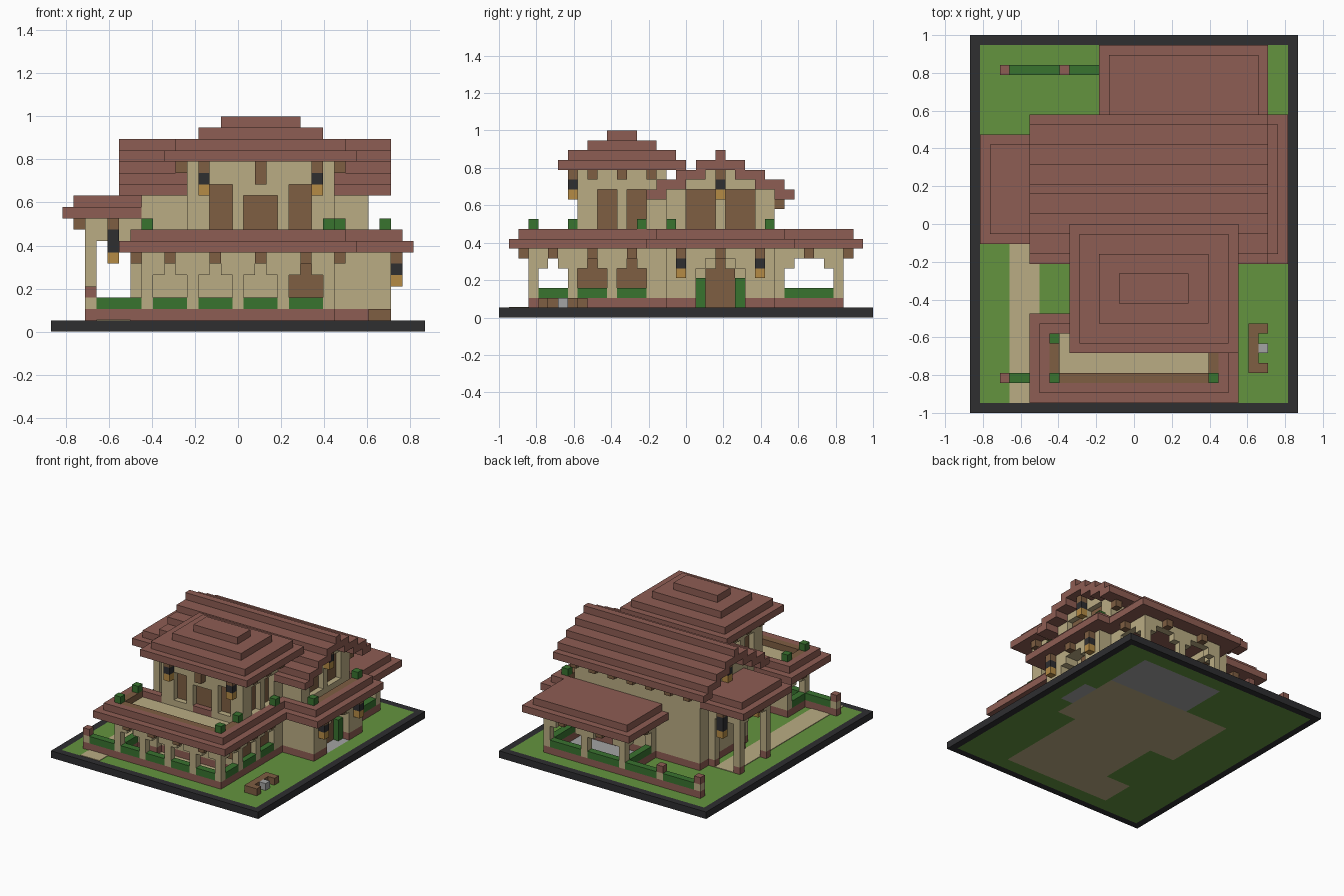
import bpy
import bmesh
from mathutils import Vector

start_cube = bpy.data.objects.get("Cube")
if start_cube:
    bpy.data.objects.remove(start_cube, do_unlink=True)

UNIT = 1 / 19                       # edge of one building block
CENTRE = Vector((16.5, 19, 0))


def material(name, hex_code):
    channels = [int(hex_code[i:i + 2], 16) / 255 for i in (0, 2, 4)]
    linear = [((c + 0.055) / 1.055) ** 2.4 for c in channels]
    mat = bpy.data.materials.new(name)
    mat.use_nodes = True
    mat.diffuse_color = (*linear, 1)
    mat.node_tree.nodes["Principled BSDF"].inputs["Base Color"].default_value = (*linear, 1)
    return mat


ROOF = material("terracotta", "8D5D53")
WALL = material("sand plaster", "BAAC83")
WOOD = material("brown wood", "7E5E42")
GRASS = material("grass green", "64943F")
HEDGE = material("hedge green", "39732F")
EDGE = material("charcoal", "2E2E30")
GLOW = material("amber", "B58B45")
STONE = material("grey stone", "A3A3A3")


def finish(name, mat, bm):
    mesh = bpy.data.meshes.new(name)
    bm.to_mesh(mesh)
    bm.free()
    mesh.materials.append(mat)
    obj = bpy.data.objects.new(name, mesh)
    bpy.context.collection.objects.link(obj)


def cells(boxes):
    return {(x, y, z) for x0, x1, y0, y1, z0, z1 in boxes
            for x in range(x0, x1) for y in range(y0, y1) for z in range(z0, z1)}


def solid(name, mat, boxes, holes=()):
    """Join block boxes, cut the holes, and keep only the outer skin."""
    filled = cells(boxes) - cells(holes)
    bm = bmesh.new()
    verts = {}

    def corner(p):
        if p not in verts:
            verts[p] = bm.verts.new((Vector(p) - CENTRE) * UNIT)
        return verts[p]

    for cell in filled:
        for axis in range(3):
            for side in (0, 1):
                near = list(cell)
                near[axis] += 2 * side - 1
                if tuple(near) in filled:
                    continue
                ring = []
                for u, v in ((0, 0), (1, 0), (1, 1), (0, 1)):
                    p = list(cell)
                    p[axis] += side
                    p[(axis + 1) % 3] += u
                    p[(axis + 2) % 3] += v
                    ring.append(corner(tuple(p)))
                bm.faces.new(ring if side else ring[::-1])
    bmesh.ops.dissolve_limit(bm, angle_limit=0.01, verts=bm.verts, edges=bm.edges)
    finish(name, mat, bm)


def panel(name, mat, x0, x1, y0, y1, z0, z1):
    """Thin plate with free (not block-aligned) edges."""
    bm = bmesh.new()
    bmesh.ops.create_cube(bm, size=1)
    low, high = Vector((x0, y0, z0)), Vector((x1, y1, z1))
    for v in bm.verts:
        v.co = ((low + high) / 2 + v.co * (high - low) - CENTRE) * UNIT
    finish(name, mat, bm)


def opening(axis, a, width, plane, z0, top, depth=1):
    """Boxes of a stepped arch in a wall running along the axis."""
    out = []
    for s, e, t in ((a, a + width, top - 1), (a + 1, a + width - 1, top)):
        run, thick = (s, e), (plane, plane + depth)
        out.append((*run, *thick, z0, t) if axis == "x" else (*thick, *run, z0, t))
    return out


def block(x, y, z, height=1):
    return (x, x + 1, y, y + 1, z, z + height)


def lantern(name, x, y, top, drop=1):
    solid(name + "_bracket", WOOD, [block(x, y, top - 1)])
    solid(name + "_case", EDGE, [block(x, y, top - 1 - drop, drop)])
    solid(name + "_glow", GLOW, [block(x, y, top - 2 - drop)])


# Ground
indoors = [(8, 25, 3, 8, 0, 1), (12, 25, 8, 17, 0, 1), (8, 28, 17, 28, 0, 1)]
paving = [(15, 28, 28, 35, 0, 1), (28, 30, 20, 25, 0, 1)]
lawn = (1, 32, 1, 37, 0, 1)
solid("base_border", EDGE, [(0, 33, 0, 38, 0, 1)], [lawn])
solid("lawn", GRASS, [lawn], indoors + paving)
solid("indoor_floor", WALL, indoors)
solid("porch_paving", STONE, paving)
panel("garden_path", WALL, 4, 7, 1, 26, 1, 1.08)

# Foundation
entrance = (28, 30, 20, 25, 1, 2)
solid("foundation", ROOF,
      [(8, 25, 3, 8, 1, 2), (12, 25, 8, 17, 1, 2), (8, 30, 17, 28, 1, 2), (15, 28, 28, 35, 1, 2)],
      [(9, 24, 4, 7, 1, 2), (12, 24, 7, 8, 1, 2), (16, 27, 28, 34, 1, 2), entrance])

# House walls with recessed openings
side_arches = [b for y in (8, 12) for b in opening("y", y, 3, 24, 2, 6)]
tower_front = [(14, 16, 8, 9, 9, 13), (17, 20, 8, 9, 8, 12), (21, 23, 8, 9, 9, 13)]
tower_sides = [(x, x + 1, y, y + 2, 9, 13) for x in (12, 24) for y in (10, 13)]
gable_windows = [(27, 28, y, y + 3, 9, 13) for y in (19, 23)]
solid("house_walls", WALL,
      [(12, 25, 8, 17, 2, 15), (8, 28, 17, 28, 2, 13), (8, 28, 18, 27, 13, 14),
       (8, 28, 20, 25, 14, 15), (25, 30, 17, 28, 2, 7)],
      side_arches + tower_front + tower_sides + gable_windows
      + opening("y", 20, 5, 28, 1, 6, depth=2))

# Shutters and doors set into the openings
for x0, x1, y0, y1, z0, z1 in tower_front:
    panel("tower_shutter", WOOD, x0, x1, 8.8, 9, z0, z1)
for x0, x1, y0, y1, z0, z1 in tower_sides:
    inner = 12.8 if x0 == 12 else 24
    panel("tower_side_shutter", WOOD, inner, inner + 0.2, y0, y1, z0, z1)
for x0, x1, y0, y1, z0, z1 in gable_windows:
    panel("gable_shutter", WOOD, x0, x0 + 0.2, y0, y1, z0, z1)
for x0, x1, y0, y1, z0, z1 in side_arches:
    panel("arch_shutter", WOOD, x0, x0 + 0.2, y0, y1, z0, z1)
for inset, top in ((0, 5), (1, 6)):
    panel("arcade_window", WOOD, 21 + inset, 24 - inset, 7.85, 8, 3, top)
    panel("front_door", WOOD, 28, 28.2, 21 + inset, 24 - inset, 1, top)
solid("door_shrubs", HEDGE, [(28, 29, y, y + 1, 1, 4) for y in (20, 24)])

# Front arcade
front_bays = (9, 13, 17, 21)
arcade_cuts = [b for x in front_bays for b in opening("x", x, 3, 3, 2, 6)]
arcade_cuts += [b for x in (8, 24) for b in opening("y", 4, 3, x, 2, 6)]
solid("arcade_walls", WALL,
      [(8, 25, 3, 4, 2, 7), (8, 9, 3, 8, 2, 7), (24, 25, 3, 8, 2, 7), (8, 12, 7, 8, 2, 7)],
      arcade_cuts)
solid("arcade_hedges", HEDGE,
      [(x, x + 3, 3, 4, 2, 3) for x in front_bays]
      + [(x, x + 1, 4, 7, 2, 3) for x in (8, 24)]
      + [(24, 25, y, y + 3, 2, 3) for y in (8, 12)])

# Back portico
back_bays = (16, 22)
portico_cuts = [b for x in back_bays for b in opening("x", x, 5, 34, 2, 6)]
portico_cuts += [b for x in (15, 27) for b in opening("y", 29, 5, x, 2, 6)]
solid("portico_walls", WALL, [(15, 28, 28, 35, 2, 7)], portico_cuts + [(16, 27, 28, 34, 2, 7)])
solid("portico_hedges", HEDGE,
      [(x, x + 5, 34, 35, 2, 3) for x in back_bays]
      + [(x, x + 1, 29, 34, 2, 3) for x in (15, 27)])

# Side porch
porch_cuts = [b for y in (19, 25) for b in opening("x", 4, 3, y, 1, 9)]
porch_cuts += opening("y", 20, 5, 3, 1, 9) + [(4, 8, 20, 25, 1, 10)]
solid("porch_walls", WALL, [(3, 8, 19, 26, 2, 10)], porch_cuts)
solid("porch_footings", ROOF, [block(x, y, 1) for x in (3, 7) for y in (19, 25)])
solid("porch_roof", ROOF, [(1, 8, 17, 28, 10, 11), (2, 8, 18, 27, 11, 12)])
solid("porch_bracket", WOOD, [block(2, 22, 9)])
for y in (18, 26):
    lantern("porch_lantern", 5, y, 10, drop=2)

# Lower roof, with sunken balconies
front_well, side_well = (8, 25, 3, 8, 8, 9), (28, 30, 17, 28, 8, 9)
solid("lower_roof", ROOF,
      [(6, 27, 1, 10, 7, 8), (25, 27, 10, 15, 7, 8), (25, 32, 15, 30, 7, 8), (13, 30, 28, 37, 7, 8),
       (7, 26, 2, 9, 8, 9), (25, 26, 9, 16, 8, 9), (25, 31, 16, 29, 8, 9), (14, 29, 28, 36, 8, 9)],
      [front_well, side_well])
solid("balcony_rails", WOOD, [front_well, side_well], [(9, 24, 4, 8, 8, 9), (28, 29, 17, 28, 8, 9)])
panel("front_balcony_floor", WALL, 9, 24, 4, 8, 8, 8.1)
panel("side_balcony_floor", WALL, 28, 29, 17, 28, 8, 8.1)
solid("balcony_planters", HEDGE,
      [block(x, y, 9) for x in (8, 24) for y in (3, 7)]
      + [block(29, y, 9) for y in (17, 27)] + [block(25, 14, 9)])

# Stepped gable roof: paired strips climbing to the ridge
gable = [(6, 30, 22, 23, 16, 17), (6, 30, 20, 25, 15, 16)]
for z, y, width in ((12, 15, 2), (13, 16, 3), (14, 18, 3)):
    gable += [(6, 30, y, y + width, z, z + 1), (6, 30, 45 - y - width, 45 - y, z, z + 1)]
solid("gable_roof", ROOF, gable)

# Tower roof: shrinking tiers
solid("tower_roof", ROOF,
      [(10 + i, 27 - i, 6 + i, 19 - i, 15 + n, 16 + n) for n, i in enumerate((0, 1, 3, 5))])

# Brackets under the eaves
low = [block(x, 2, 6) for x in (10, 14, 18, 22)]
low += [block(25, y, 6) for y in (5, 9, 13)] + [block(7, 5, 6), block(30, 22, 6)]
low += [block(x, 35, 6) for x in (18, 24)] + [block(x, 31, 6) for x in (14, 28)]
solid("lower_brackets", WOOD, low)
solid("tower_brackets", WOOD,
      [block(18, 7, 13, 2)] + [block(x, y, 14) for x in (11, 25) for y in (9, 12, 15)])
solid("back_eave_brackets", WOOD, [block(x, 28, 11) for x in range(9, 28, 3)])

# Lanterns
for x in (13, 23):
    lantern("tower_lantern", x, 7, 15)
for x in (7, 28):
    lantern("gable_lantern", x, 22, 15)
for y in (18, 26):
    lantern("entrance_lantern", 30, y, 7)

# Garden fences
posts = [(3, 3), (3, 34), (9, 34)]
runs = [(4, 8, 3), (4, 9, 34), (10, 15, 34)]
solid("fence_footing", ROOF, [block(x, y, 1) for x, y in posts] + [(a, b, y, y + 1, 1, 2) for a, b, y in runs])
solid("fence_posts", WALL, [block(x, y, 2) for x, y in posts])
solid("fence_caps", ROOF, [block(x, y, 3) for x, y in posts])
solid("fence_hedges", HEDGE, [(a, b, y, y + 1, 2, 3) for a, b, y in runs])

# Garden bench and stone table
solid("bench", WOOD, [(28, 29, 4, 9, 1, 2), block(29, 4, 1), block(29, 8, 1)])
solid("stone_table", STONE, [block(29, 6, 1)])
